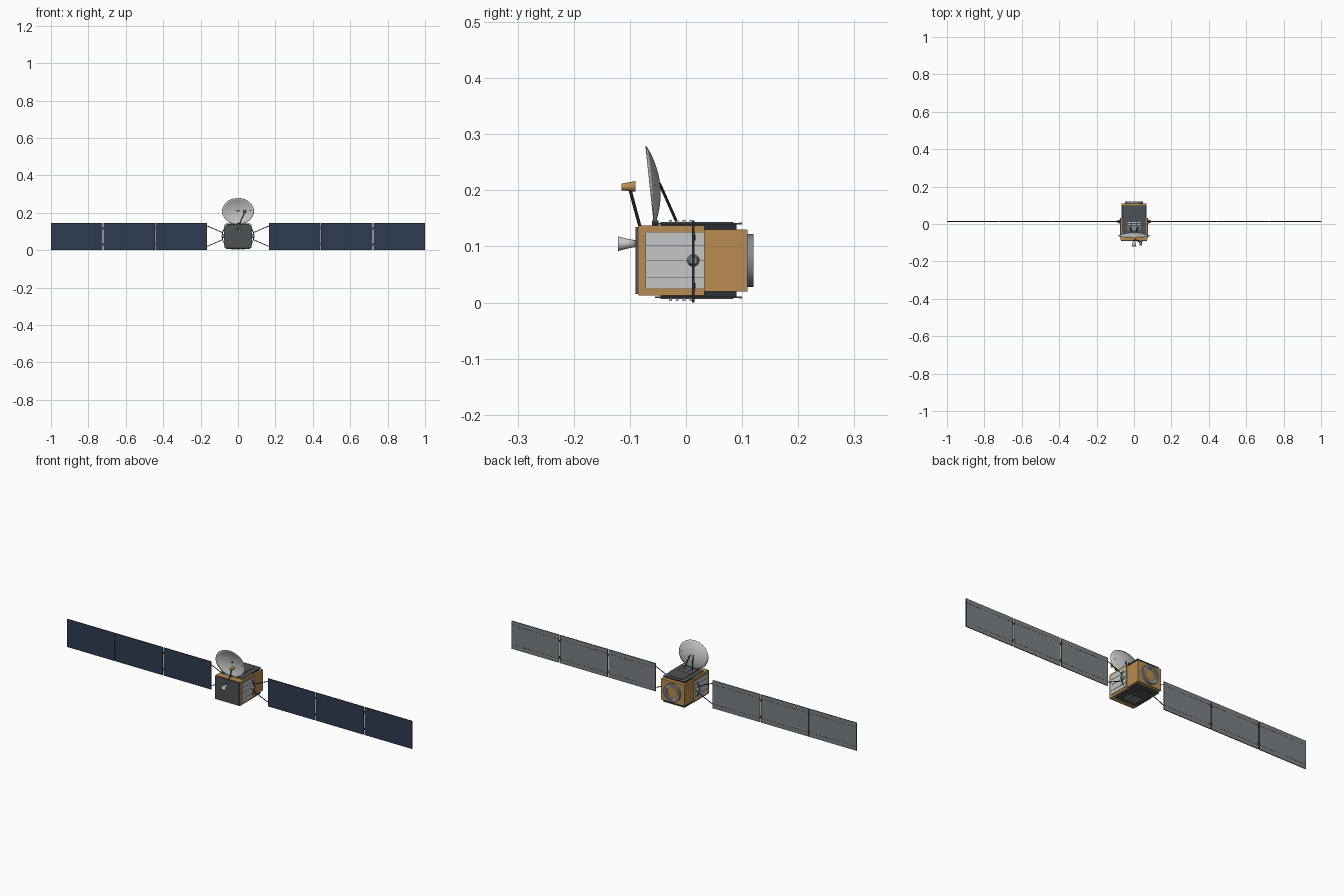
import bpy, bmesh, math
from mathutils import Vector, Matrix

cube = bpy.data.objects.get("Cube")
if cube:
    bpy.data.objects.remove(cube, do_unlink=True)


def material(name, r, g, b):
    m = bpy.data.materials.new(name)
    m.use_nodes = True
    m.diffuse_color = (r, g, b, 1)
    m.node_tree.nodes["Principled BSDF"].inputs["Base Color"].default_value = (r, g, b, 1)
    return m


GOLD = material("gold foil", 0.48, 0.26, 0.08)
NAVY = material("solar cell navy", 0.026, 0.045, 0.085)
BACK = material("panel back grey", 0.20, 0.22, 0.235)
DARK = material("dark grey", 0.075, 0.085, 0.092)
BLACK = material("strut black", 0.025, 0.03, 0.035)
WHITE = material("radiator white", 0.56, 0.57, 0.57)
STEEL = material("steel grey", 0.24, 0.26, 0.28)


def finish(name, bm, mats, smooth=False):
    mesh = bpy.data.meshes.new(name)
    bm.to_mesh(mesh)
    bm.free()
    for m in mats:
        mesh.materials.append(m)
    ob = bpy.data.objects.new(name, mesh)
    bpy.context.collection.objects.link(ob)
    if smooth:
        bpy.ops.object.select_all(action="DESELECT")
        ob.select_set(True)
        bpy.context.view_layer.objects.active = ob
        bpy.ops.object.shade_smooth_by_angle()
    return ob


def add_box(bm, xs, ys, zs):
    lo, hi = Vector((xs[0], ys[0], zs[0])), Vector((xs[1], ys[1], zs[1]))
    size = Matrix.Diagonal((*(hi - lo), 1))
    bmesh.ops.create_cube(bm, size=1, matrix=Matrix.Translation((lo + hi) / 2) @ size)


def box(name, xs, ys, zs, mat):
    bm = bmesh.new()
    add_box(bm, xs, ys, zs)
    return finish(name, bm, [mat])


def facing(origin, direction):
    turn = Vector(direction).to_track_quat("Z", "Y").to_matrix().to_4x4()
    return Matrix.Translation(origin) @ turn


def rod(name, a, b, r1, mat, r2=None, sides=10):
    a, b = Vector(a), Vector(b)
    bm = bmesh.new()
    bmesh.ops.create_cone(bm, cap_ends=True, segments=sides, radius1=r1,
                          radius2=r1 if r2 is None else r2, depth=(b - a).length,
                          matrix=facing((a + b) / 2, b - a))
    return finish(name, bm, [mat], True)


def lathe(name, profile, origin, direction, mat, scale=(1, 1, 1), closed=False):
    """Spin a (radius, height) profile about the given direction."""
    bm = bmesh.new()
    vs = [bm.verts.new((r, 0, h)) for r, h in profile]
    es = [bm.edges.new(p) for p in zip(vs, vs[1:])]
    if closed:
        es.append(bm.edges.new((vs[-1], vs[0])))
    bmesh.ops.spin(bm, geom=vs + es, cent=(0, 0, 0), axis=(0, 0, 1),
                   angle=math.tau, steps=40)
    bmesh.ops.remove_doubles(bm, verts=bm.verts, dist=1e-6)
    bmesh.ops.transform(bm, verts=bm.verts,
                        matrix=facing(origin, direction) @ Matrix.Diagonal((*scale, 1)))
    bmesh.ops.recalc_face_normals(bm, faces=bm.faces)
    return finish(name, bm, [mat], True)


MID = 0.075     # height of the body axis
ARM_Y = 0.013   # plane of the solar wings

# Body
box("main_body", (-0.071, 0.071), (-0.085, 0.033), (0.013, 0.137), GOLD)
box("rear_body", (-0.068, 0.068), (0.033, 0.11), (0.02, 0.13), GOLD)
box("front_plate", (-0.07, 0.07), (-0.09, -0.085), (0.015, 0.135), DARK)

# Rear docking ring
lathe("rear_ring", [(0.047, 0), (0.047, 0.01), (0.036, 0.01), (0.036, 0)],
      (0, 0.11, MID), (0, 1, 0), STEEL, closed=True)
lathe("inner_ring", [(0.036, 0), (0.036, 0.006), (0.03, 0.006), (0.03, 0)],
      (0, 0.11, MID), (0, 1, 0), WHITE, closed=True)

# Decks above and below the body, with louvres
for label, s in (("top", 1), ("bottom", -1)):
    def span(a, b):
        return sorted((MID + s * a, MID + s * b))
    box(label + "_deck_base", (-0.058, 0.058), (-0.045, 0.09), span(0.055, 0.065), BLACK)
    box(label + "_deck", (-0.063, 0.063), (-0.055, 0.1), span(0.064, 0.067), DARK)
    box(label + "_deck_tray", (-0.037, 0.037), (-0.045, 0.085), span(0.067, 0.069), DARK)
    box(label + "_deck_rear_trim", (-0.063, 0.063), (0.095, 0.1), span(0.067, 0.068), STEEL)
    bm = bmesh.new()
    for i in range(4):
        y = -0.03 + i * 0.012
        for x in (-0.025, 0, 0.025):
            add_box(bm, (x - 0.01, x + 0.01), (y, y + 0.005), span(0.069, 0.072))
    finish(label + "_louvres", bm, [WHITE])


def solar_panel(name, x0, x1):
    bm = bmesh.new()
    add_box(bm, (x0, x1), (ARM_Y - 0.002, ARM_Y + 0.002), (0, 0.146))
    bm.normal_update()
    for f in bm.faces:
        f.material_index = 0 if f.normal.y < -0.5 else 1 if f.normal.y > 0.5 else 2
    finish(name, bm, [NAVY, BACK, BLACK])
    # Dashed wiring runs on the back
    bm = bmesh.new()
    count = 16
    step = (x1 - x0) / count
    for z in (0.022, 0.124):
        for i in range(count):
            x = x0 + (i + 0.25) * step
            add_box(bm, (x, x + step / 2), (ARM_Y + 0.002, ARM_Y + 0.003), (z - 0.001, z + 0.001))
    finish(name + "_wiring", bm, [DARK])


for label, s in (("left", 1), ("right", -1)):
    # Radiator strips on the side of the body
    edges = [0.025, 0.045, 0.075, 0.102, 0.125]
    xs = sorted((s * 0.071, s * 0.074))
    box(label + "_radiator_backing", sorted((s * 0.07, s * 0.0725)), (-0.072, 0.033),
        (0.025, 0.125), STEEL)
    for i, (a, b) in enumerate(zip(edges, edges[1:])):
        box(f"{label}_radiator_{i + 1}", xs, (-0.072, 0.033), (a + 0.0008, b - 0.0008), WHITE)

    # Wing pivot and yoke
    rod(label + "_pivot", (s * 0.07, ARM_Y, MID), (s * 0.088, ARM_Y, MID), 0.012, STEEL, 0.007, 16)
    rod(label + "_yoke_bar", (s * 0.083, ARM_Y, MID - 0.02), (s * 0.083, ARM_Y, MID + 0.02),
        0.002, BLACK)
    for end, t in (("upper", 1), ("lower", -1)):
        joint = (s * 0.083, ARM_Y, MID + t * 0.019)
        rod(f"{label}_{end}_yoke_arm", joint, (s * 0.168, ARM_Y, MID + t * 0.056), 0.002, BLACK)
        rod(f"{label}_{end}_brace", joint, (s * 0.07, ARM_Y, MID + t * 0.045), 0.002, BLACK)

    # Three solar panels and their hinges
    for i in range(3):
        a = 0.165 + i * 0.28
        x0, x1 = sorted((s * a, s * (a + 0.275)))
        solar_panel(f"{label}_solar_panel_{i + 1}", x0, x1)
        if i:
            for j, z in enumerate((0.03, 0.116)):
                box(f"{label}_hinge_{i}_{j + 1}", sorted((s * (a - 0.007), s * (a + 0.002))),
                    (ARM_Y + 0.001, ARM_Y + 0.004), (z - 0.005, z + 0.005), BLACK)

# Dish antenna: oval shallow bowl, facing the front and slightly down
aim = Vector((0, -0.14, -0.015))
bowl = [(i / 8, (i / 8) ** 2) for i in range(9)]
dish = lathe("dish", bowl, (0, -0.047, 0.21), aim, WHITE, (0.085, 0.071, 0.017))
shell = dish.modifiers.new("thickness", "SOLIDIFY")
shell.thickness = 0.002
shell.offset = 0
rod("dish_centre", (0, -0.047, 0.21), (0, -0.052, 0.21), 0.005, DARK)
for label, s in (("left", 1), ("right", -1)):
    rod(label + "_dish_strut", (s * 0.008, -0.047, 0.212), (s * 0.025, -0.015, 0.14), 0.0025, BLACK)
rod("dish_foot", (0, -0.055, 0.135), (0, -0.055, 0.146), 0.006, DARK)

# Feed horn on its boom
rod("feed_boom", (0.005, -0.082, 0.135), (0.036, -0.1, 0.202), 0.003, DARK)
rod("feed_horn", (0.036, -0.115, 0.206), (0.036, -0.09, 0.207), 0.006, GOLD, 0.0095, 20)

# Front thruster nozzle
nozzle = lathe("front_nozzle", [(0.006, 0), (0.008, 0.012), (0.013, 0.032)],
               (0, -0.089, 0.105), (0, -1, 0), WHITE)
wall = nozzle.modifiers.new("thickness", "SOLIDIFY")
wall.thickness = 0.001
